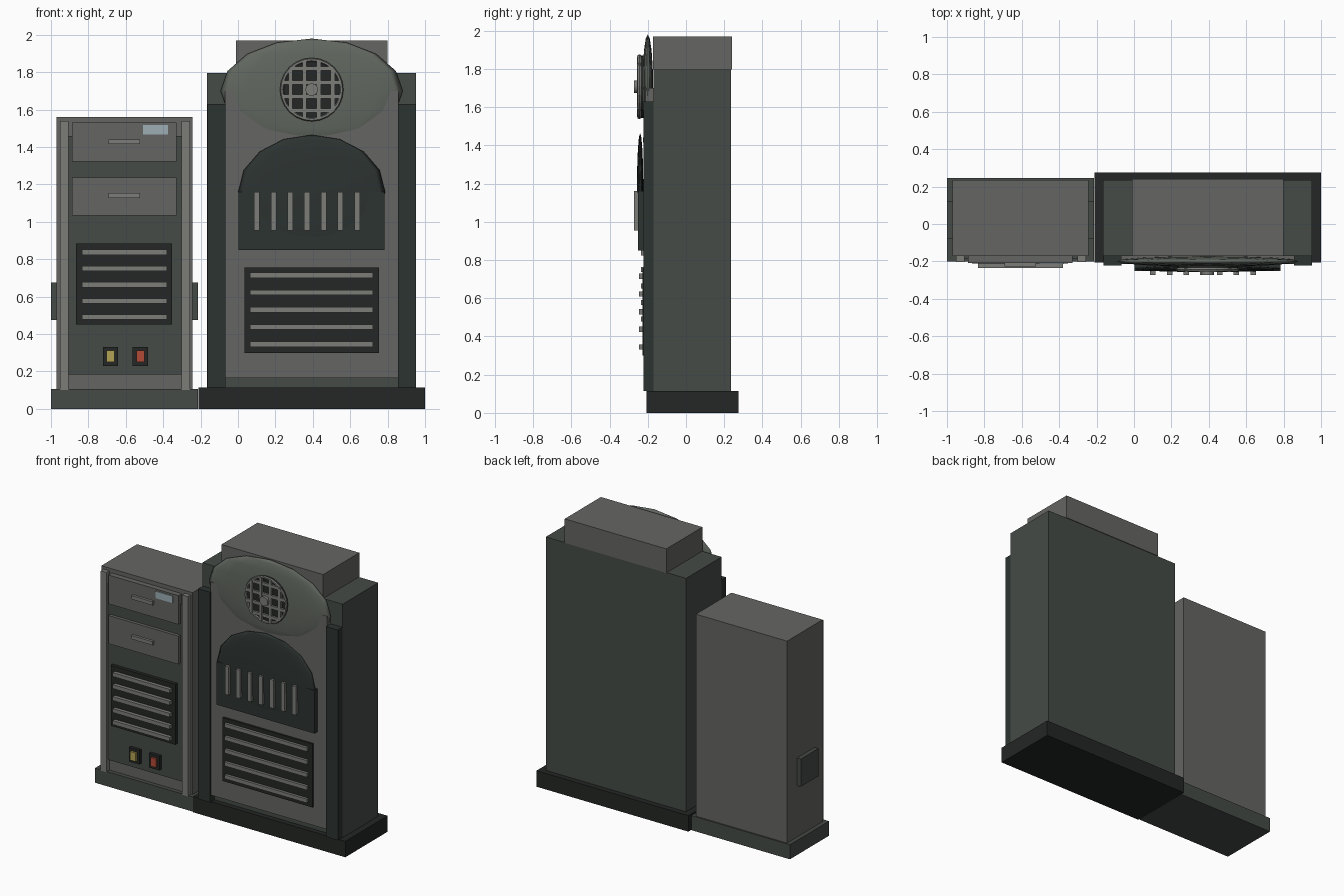
import bpy
from math import sqrt, pi

if "Cube" in bpy.data.objects:
    bpy.data.objects.remove(bpy.data.objects["Cube"])


def mat(name, c):
    m = bpy.data.materials.new(name)
    m.diffuse_color = (*c, 1)
    m.use_nodes = True
    m.node_tree.nodes["Principled BSDF"].inputs["Base Color"].default_value = m.diffuse_color
    return m


LIGHT = mat("light_grey", (0.20, 0.20, 0.19))
MID = mat("mid_grey", (0.13, 0.13, 0.125))
GREEN = mat("green_grey", (0.06, 0.07, 0.063))
LENS = mat("pale_green_grey", (0.12, 0.135, 0.115))
DARK = mat("dark_green", (0.025, 0.033, 0.03))
BLACK = mat("near_black", (0.017, 0.02, 0.018))
BLUE = mat("display_blue", (0.34, 0.43, 0.47))
YELLOW = mat("button_yellow", (0.45, 0.37, 0.09))
RED = mat("button_red", (0.45, 0.07, 0.04))


def finish(name, m):
    o = bpy.context.object
    o.name = name
    o.data.materials.append(m)
    return o


def box(name, x, y, z, m):
    """Box from (min, max) ranges."""
    bpy.ops.mesh.primitive_cube_add(size=1, location=[sum(r) / 2 for r in (x, y, z)])
    bpy.context.object.scale = [r[1] - r[0] for r in (x, y, z)]
    bpy.ops.object.transform_apply(location=False, rotation=False, scale=True)
    return finish(name, m)


def lens(name, loc, radii, m):
    bpy.ops.mesh.primitive_uv_sphere_add(segments=16, ring_count=8, radius=1, location=loc)
    bpy.context.object.scale = radii
    bpy.ops.object.transform_apply(location=False, rotation=False, scale=True)
    bpy.ops.object.shade_smooth()
    return finish(name, m)


def disc(name, x, z, r, y, m, n=24):
    bpy.ops.mesh.primitive_cylinder_add(vertices=n, radius=r, depth=y[1] - y[0],
                                        location=(x, sum(y) / 2, z), rotation=(pi / 2, 0, 0))
    bpy.ops.object.shade_smooth_by_angle()
    return finish(name, m)


def vent(name, x, z, y, slat_x, slat_y, z0, step):
    """Dark recess plate with five horizontal slats."""
    box(name + "_plate", x, y, z, BLACK)
    for i in range(5):
        c = z0 + i * step
        box(f"{name}_slat_{i + 1}", slat_x, slat_y, (c - 0.014, c + 0.014), LIGHT)


# Small cabinet: plinth, body, recessed front, corner strips
box("small_plinth", (-1.0, -0.215), (-0.2, 0.245), (0, 0.105), GREEN)
box("small_body", (-0.97, -0.243), (-0.17, 0.235), (0.105, 1.56), MID)
box("small_front_panel", (-0.91, -0.302), (-0.185, -0.165), (0.185, 1.46), GREEN)
for side, x in (("left", -0.93), ("right", -0.28)):
    box(f"corner_strip_{side}", (x - 0.023, x + 0.023), (-0.202, -0.165), (0.1, 1.54), LIGHT)
for side, x in (("left", (-1.0, -0.965)), ("right", (-0.248, -0.213))):
    box(f"side_box_{side}", x, (-0.08, 0.12), (0.475, 0.675), GREEN)

# Drawers with handles, display
for i, z in enumerate(((1.322, 1.53), (1.035, 1.238))):
    box(f"drawer_{i + 1}", (-0.888, -0.33), (-0.208, -0.165), z, MID)
    c = 1.428 if i == 0 else 1.14
    box(f"drawer_handle_{i + 1}", (-0.692, -0.523), (-0.226, -0.2), (c - 0.013, c + 0.013), LIGHT)
box("display", (-0.508, -0.373), (-0.215, -0.2), (1.467, 1.517), BLUE)

# Small vent and buttons
vent("small_vent", (-0.867, -0.353), (0.45, 0.885), (-0.21, -0.18),
     (-0.835, -0.38), (-0.235, -0.205), 0.491, 0.0865)
for n, x, m in (("yellow", -0.682, YELLOW), ("red", -0.522, RED)):
    box(f"{n}_button_frame", (x - 0.041, x + 0.041), (-0.208, -0.18), (0.23, 0.332), BLACK)
    box(f"{n}_button", (x - 0.022, x + 0.022), (-0.222, -0.2), (0.25, 0.312), m)

# Large cabinet: plinth, body, top box, pilasters
CX = 0.394
box("large_plinth", (-0.212, 1.0), (-0.207, 0.275), (0, 0.115), BLACK)
box("large_body", (-0.165, 0.953), (-0.17, 0.235), (0.115, 1.797), GREEN)
box("top_box", (CX - 0.405, CX + 0.405), (-0.172, 0.24), (1.797, 1.97), MID)
for side, x in (("left", (-0.163, -0.068)), ("right", (0.856, 0.951))):
    box(f"pilaster_{side}", x, (-0.222, -0.165), (0.115, 1.63), DARK)

# Front panel with rounded crown
box("large_front_panel", (CX - 0.464, CX + 0.464), (-0.213, -0.165), (0.165, 1.70), MID)
lens("crown", (CX, -0.2, 1.70), (0.487, 0.028, 0.28), LENS)

# Dark arch with vertical bars
box("arch_base", (CX - 0.39, CX + 0.39), (-0.25, -0.205), (0.85, 1.16), DARK)
lens("arch_top", (CX, -0.24, 1.16), (0.393, 0.017, 0.305), DARK)
for i in range(7):
    x = CX + (i - 3) * 0.0893 - 0.025
    box(f"arch_bar_{i + 1}", (x - 0.015, x + 0.015), (-0.272, -0.24), (0.955, 1.16), LIGHT)

# Large lower vent
vent("large_vent", (0.036, 0.753), (0.30, 0.757), (-0.227, -0.205),
     (0.064, 0.722), (-0.246, -0.22), 0.345, 0.0925)

# Round grille: plate, rim, crossed bars, hub
GZ, R = 1.707, 0.168
disc("grille_plate", CX, GZ, R - 0.005, (-0.24, -0.215), BLACK)
bpy.ops.mesh.primitive_torus_add(major_segments=24, minor_segments=6, major_radius=R - 0.008,
                                 minor_radius=0.01, location=(CX, -0.244, GZ),
                                 rotation=(pi / 2, 0, 0))
finish("grille_rim", LIGHT)
for i in range(4):
    d = (i - 1.5) * 0.075
    h = sqrt((R - 0.006) ** 2 - d * d)
    box(f"grille_bar_vertical_{i + 1}", (CX + d - 0.011, CX + d + 0.011),
        (-0.256, -0.235), (GZ - h, GZ + h), LIGHT)
    box(f"grille_bar_horizontal_{i + 1}", (CX - h, CX + h),
        (-0.254, -0.235), (GZ + d - 0.011, GZ + d + 0.011), LIGHT)
disc("grille_hub", CX, GZ, 0.033, (-0.273, -0.235), LIGHT, 16)
